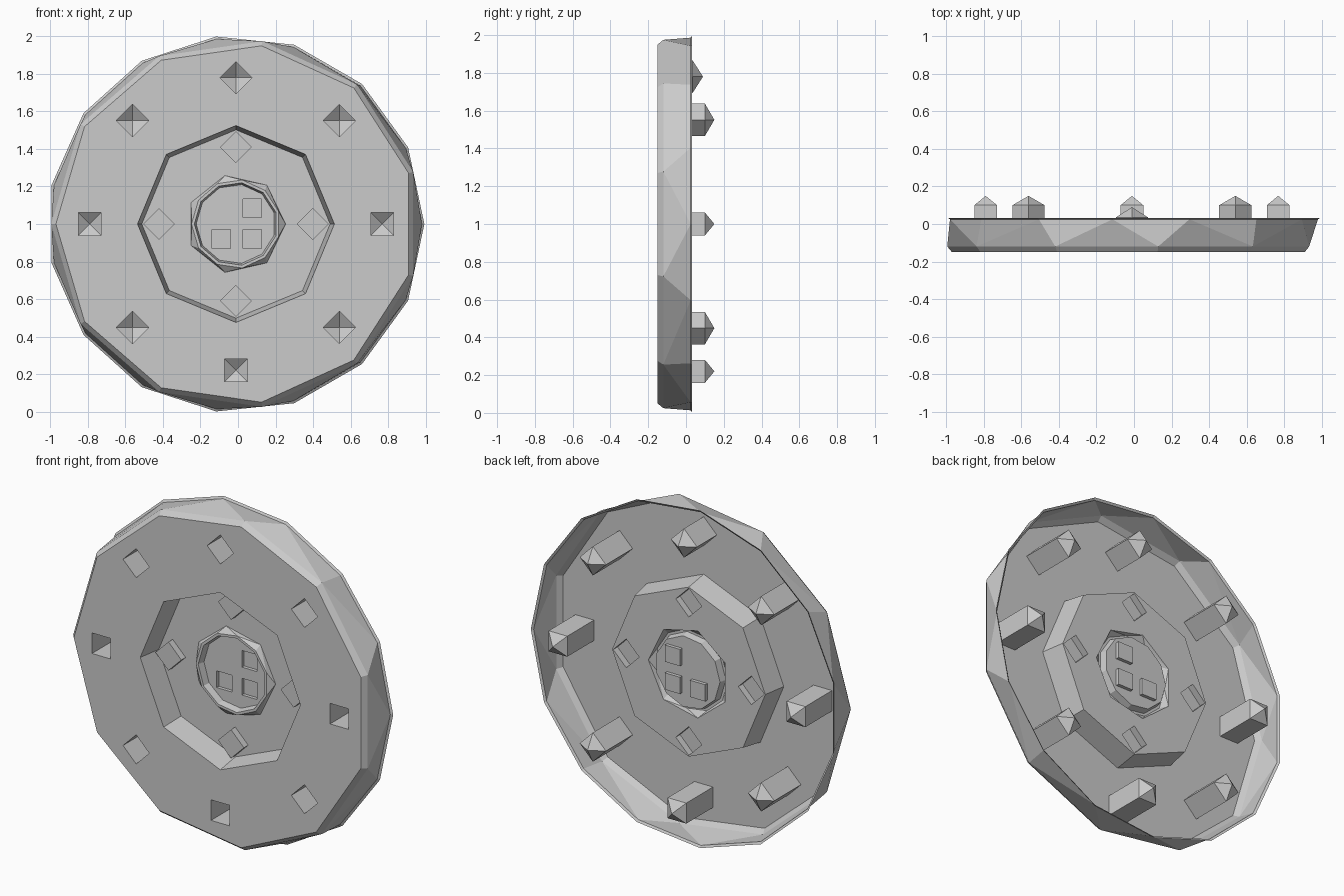
import bpy, bmesh
from math import sin, cos, pi, radians

if "Cube" in bpy.data.objects:
    bpy.data.objects.remove(bpy.data.objects["Cube"])

CX, CZ = -0.011, 1.0


def loop(bm, n, r, y, phase=0.0, x=CX, z=CZ):
    """Regular polygon in the x-z plane, as a list of vertices."""
    return [bm.verts.new((x + r * cos(radians(phase) + 2 * pi * i / n), y,
                          z + r * sin(radians(phase) + 2 * pi * i / n)))
            for i in range(n)]


def stitch(bm, a, b, pa=0.0, pb=0.0):
    """Wall between two loops that may have different side counts."""
    if len(a) == len(b):
        for i in range(len(a)):
            j = (i + 1) % len(a)
            bm.faces.new((a[i], a[j], b[j], b[i]))
        return
    i = j = 0
    na, nb = len(a), len(b)
    while i < na or j < nb:
        next_a = pa + 360 * (i + 0.5) / na
        next_b = pb + 360 * (j + 0.5) / nb
        if j >= nb or (i < na and next_a <= next_b):
            bm.faces.new((a[i % na], a[(i + 1) % na], b[j % nb]))
            i += 1
        else:
            bm.faces.new((a[i % na], b[(j + 1) % nb], b[j % nb]))
            j += 1


def fill(bm, *loops):
    """Flat plate between an outline and its holes."""
    edges = []
    for lp in loops:
        for i in range(len(lp)):
            pair = (lp[i], lp[(i + 1) % len(lp)])
            edges.append(bm.edges.get(pair) or bm.edges.new(pair))
    bmesh.ops.triangle_fill(bm, use_beauty=True, use_dissolve=False,
                            edges=edges, normal=(0, -1, 0))


def finish(bm, name):
    bmesh.ops.recalc_face_normals(bm, faces=bm.faces[:])
    bm.normal_update()
    if max(bm.faces, key=lambda f: abs(f.normal.y) * f.calc_area()).normal.y > 0:
        bmesh.ops.reverse_faces(bm, faces=bm.faces[:])
    me = bpy.data.meshes.new(name)
    bm.to_mesh(me)
    bm.free()
    ob = bpy.data.objects.new(name, me)
    bpy.context.collection.objects.link(ob)
    return ob


# Open-backed wheel shell: 11-sided front, 15-sided rear edge with thin lip
bm = bmesh.new()
P11 = 180 / 11
front = loop(bm, 11, 0.96, -0.15, P11)
shoulder = loop(bm, 11, 0.985, -0.12, P11)
rear = loop(bm, 15, 0.992, 0.025)
lip = loop(bm, 15, 1.005, 0.033)
stitch(bm, front, shoulder)
stitch(bm, shoulder, rear, P11, 0)
stitch(bm, rear, lip)
opening = loop(bm, 8, 0.525, -0.15)

# Eight square pockets with pyramid ends
holes = []
for k in range(8):
    a = k * pi / 4
    x, z = CX + 0.78 * cos(a), CZ + 0.78 * sin(a)
    diamond = k % 2 == 1 or k == 2
    base_y, tip_y = (0.035, 0.09) if k == 2 else (0.10, 0.15)
    ph = 0 if diamond else 45
    hole = loop(bm, 4, 0.086, -0.15, ph, x, z)
    deep = loop(bm, 4, 0.086, base_y, ph, x, z)
    tip = bm.verts.new((x, tip_y, z))
    stitch(bm, hole, deep)
    for i in range(4):
        bm.faces.new((deep[i], deep[(i + 1) % 4], tip))
    holes.append(hole)
fill(bm, front, opening, *holes)
finish(bm, "wheel_shell")

# Octagonal recess with four diamond blocks standing on its floor
bm = bmesh.new()
FLOOR = -0.01
top = loop(bm, 8, 0.525, -0.15)
low = loop(bm, 8, 0.502, FLOOR)
stitch(bm, top, low)
hub_hole = loop(bm, 7, 0.265, FLOOR, 0)
blocks = []
for k in range(4):
    x, z = CX + 0.41 * cos(k * pi / 2), CZ + 0.41 * sin(k * pi / 2)
    foot = loop(bm, 4, 0.085, FLOOR, 0, x, z)
    head = loop(bm, 4, 0.085, -0.05, 0, x, z)
    stitch(bm, foot, head)
    bm.faces.new(head)
    blocks.append(foot)
fill(bm, low, hub_hole, *blocks)
finish(bm, "inner_recess")

# Hub: raised ring around a shallow dish with three square pits
bm = bmesh.new()
base = loop(bm, 7, 0.265, FLOOR, 0)
ring_out = loop(bm, 11, 0.237, -0.04, P11)
ring_in = loop(bm, 11, 0.222, -0.04, P11)
dish = loop(bm, 11, 0.212, 0.0, P11)
stitch(bm, base, ring_out, 0, P11)
stitch(bm, ring_out, ring_in)
stitch(bm, ring_in, dish)
pits = []
for x, z in ((0.075, 1.085), (0.075, 0.92), (-0.09, 0.92)):
    mouth = loop(bm, 4, 0.07, 0.0, 45, x, z)
    bottom = loop(bm, 4, 0.07, 0.02, 45, x, z)
    stitch(bm, mouth, bottom)
    bm.faces.new(bottom)
    pits.append(mouth)
fill(bm, dish, *pits)
finish(bm, "hub")
